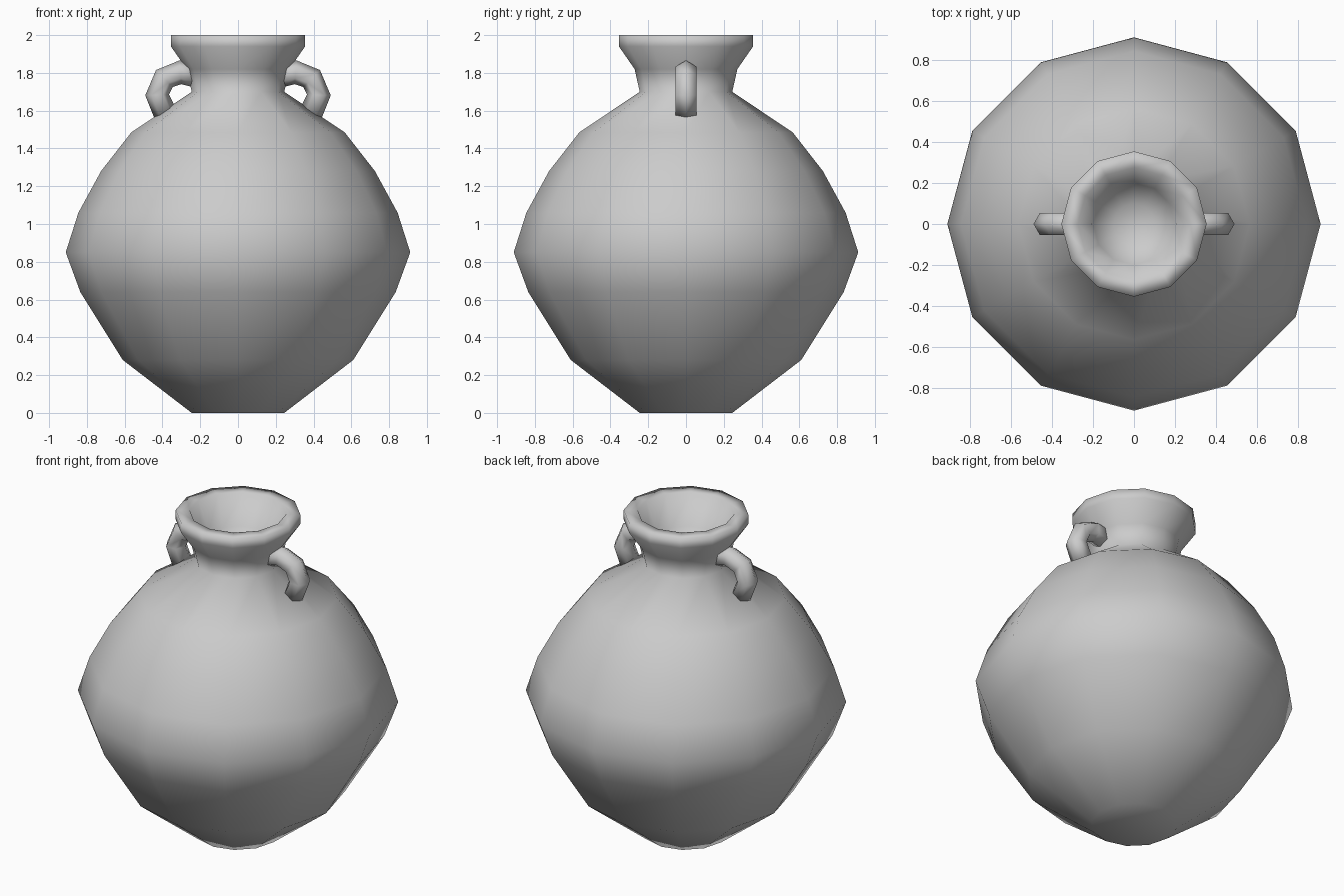
import bpy, bmesh
from math import cos, sin, pi
from mathutils import Vector

if "Cube" in bpy.data.objects:
    bpy.data.objects.remove(bpy.data.objects["Cube"])


def skin(name, rings):
    """Bridge equal-sized rings of points, cap both ends and shade smooth."""
    bm = bmesh.new()
    vs = [[bm.verts.new(p) for p in ring] for ring in rings]
    n = len(vs[0])
    for a, b in zip(vs, vs[1:]):
        for i in range(n):
            j = (i + 1) % n
            bm.faces.new((a[i], a[j], b[j], b[i]))
    bm.faces.new(vs[0])
    bm.faces.new(vs[-1])
    bmesh.ops.recalc_face_normals(bm, faces=bm.faces)
    for f in bm.faces:
        f.smooth = True
    mesh = bpy.data.meshes.new(name)
    bm.to_mesh(mesh)
    bm.free()
    obj = bpy.data.objects.new(name, mesh)
    bpy.context.collection.objects.link(obj)
    return obj


# Pot: twelve-sided turned profile, running up the outside and into the mouth
profile = [(0.245, 0), (0.61, 0.28), (0.835, 0.64), (0.912, 0.85),
           (0.845, 1.06), (0.725, 1.28), (0.565, 1.485), (0.245, 1.70),
           (0.272, 1.82), (0.355, 1.94), (0.355, 2.0), (0.275, 2.0),
           (0.20, 1.82), (0.10, 1.74)]
skin("pot_body", [[(r * cos(2 * pi * i / 12), r * sin(2 * pi * i / 12), z)
                   for i in range(12)] for r, z in profile])

# Handles: hexagonal tube swept from neck to shoulder, mirrored in x
path = [Vector(p) for p in [(0.22, 0, 1.785), (0.305, 0, 1.803), (0.39, 0, 1.77),
                            (0.428, 0, 1.683), (0.385, 0, 1.585)]]
for name, side in (("right_handle", 1), ("left_handle", -1)):
    rings = []
    for k, p in enumerate(path):
        t = (path[min(k + 1, 4)] - path[max(k - 1, 0)]).normalized()
        out = Vector((-t.z, 0, t.x))
        ring = []
        for i in range(6):
            q = p + 0.063 * (cos(i * pi / 3) * out + sin(i * pi / 3) * Vector((0, 1, 0)))
            ring.append((side * q.x, q.y, q.z))
        rings.append(ring)
    skin(name, rings)
